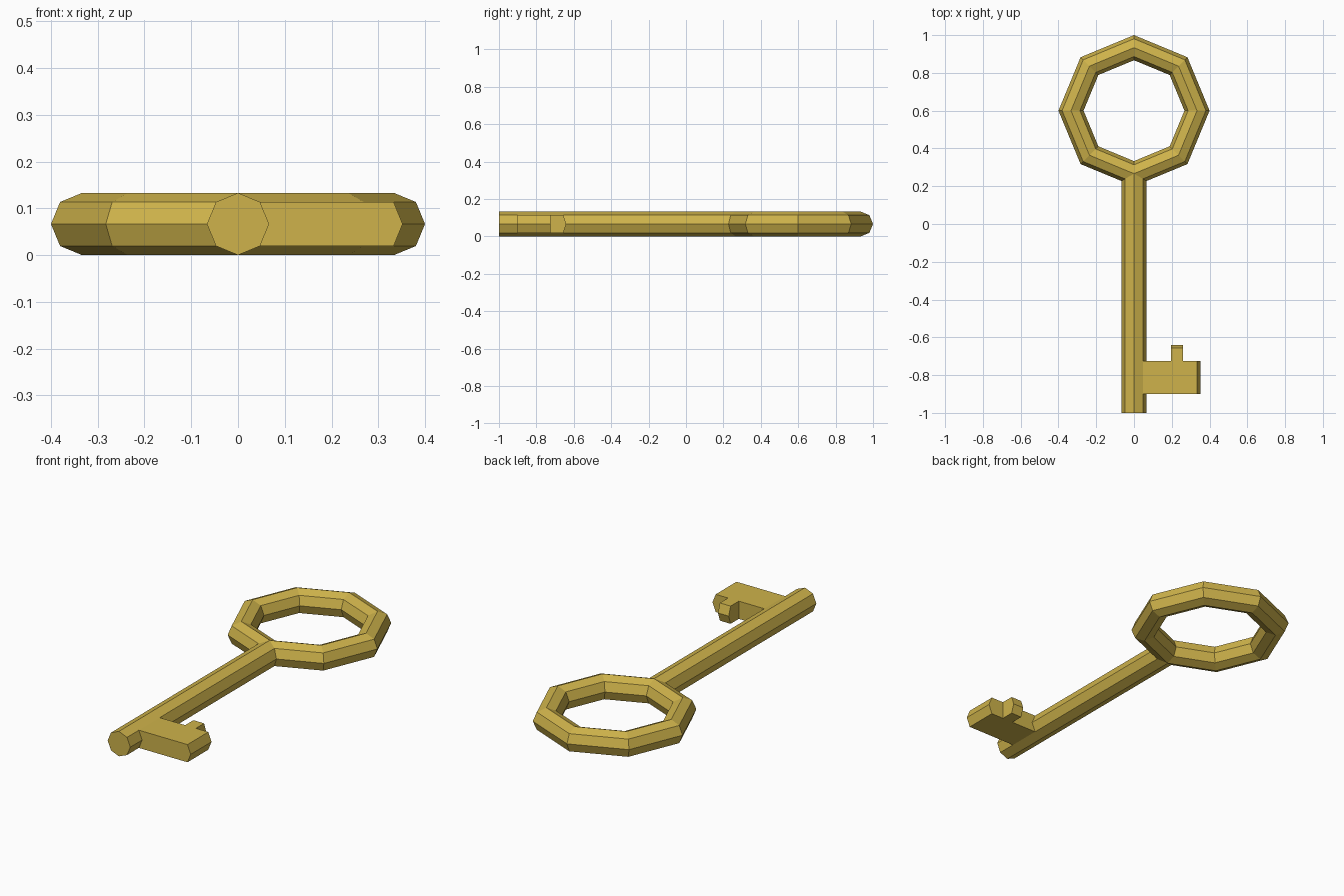
import bpy, bmesh
from math import cos, sin, pi

if "Cube" in bpy.data.objects:
    bpy.data.objects.remove(bpy.data.objects["Cube"])

R = 0.0665          # half thickness of the round bar
RING_R = 0.4 - R    # centre-line radius of the bow
SIDES = 8

brass = bpy.data.materials.new("brass")
brass.diffuse_color = (0.62, 0.45, 0.07, 1)
brass.use_nodes = True
brass.node_tree.nodes["Principled BSDF"].inputs["Base Color"].default_value = brass.diffuse_color

# Bow: eight-sided ring with an eight-sided section
bpy.ops.mesh.primitive_torus_add(major_segments=SIDES, minor_segments=SIDES,
                                 major_radius=RING_R, minor_radius=R,
                                 location=(0, 0.6, R))
ring = bpy.context.object
ring.name = "ring_handle"
ring.data.name = "ring_handle"
ring.data.materials.append(brass)


def extrude(bm, faces, axis, position):
    """Extrude faces; position maps each vertex's z to its new coordinate on the axis."""
    out = bmesh.ops.extrude_face_region(bm, geom=faces)["geom"]
    for v in out:
        if isinstance(v, bmesh.types.BMVert):
            v.co[axis] = position(v.co.z)
    return [f for f in out if isinstance(f, bmesh.types.BMFace)]


# Shaft: octagonal bar with loops where the bit grows out
bm = bmesh.new()
loops = []
for y in (-1.0, -0.9, -0.725, 0.27):
    loops.append([bm.verts.new((R * cos(2 * pi * i / SIDES), y,
                                R + R * sin(2 * pi * i / SIDES)))
                  for i in range(SIDES)])
for a, b in zip(loops, loops[1:]):
    for i in range(SIDES):
        j = (i + 1) % SIDES
        bm.faces.new((a[i], b[i], b[j], a[j]))
bm.faces.new(loops[0])
bm.faces.new(loops[-1][::-1])

# Bit: pull the two side facets outwards, ending in a ridge
bit = [f for f in bm.faces if f.calc_center_median().x > 0.05
       and -0.9 < f.calc_center_median().y < -0.725]
for x in (0.197, 0.26):
    bit = extrude(bm, bit, 0, lambda z: x)
extrude(bm, bit, 0, lambda z: 0.352 if abs(z - R) < 0.01 else 0.333)

# Tooth: pull the middle of the bit's back face, ending in a ridge
bm.normal_update()
tooth = []
for f in bm.faces:
    c = f.calc_center_median()
    if 0.2 < c.x < 0.257 and abs(c.y + 0.725) < 0.001:
        tooth.append(f)
extrude(bm, tooth, 1, lambda z: -0.64 if abs(z - R) < 0.01 else -0.656)

bmesh.ops.recalc_face_normals(bm, faces=bm.faces[:])
mesh = bpy.data.meshes.new("shaft_and_bit")
bm.to_mesh(mesh)
bm.free()
mesh.materials.append(brass)
shaft = bpy.data.objects.new("shaft_and_bit", mesh)
bpy.context.collection.objects.link(shaft)
